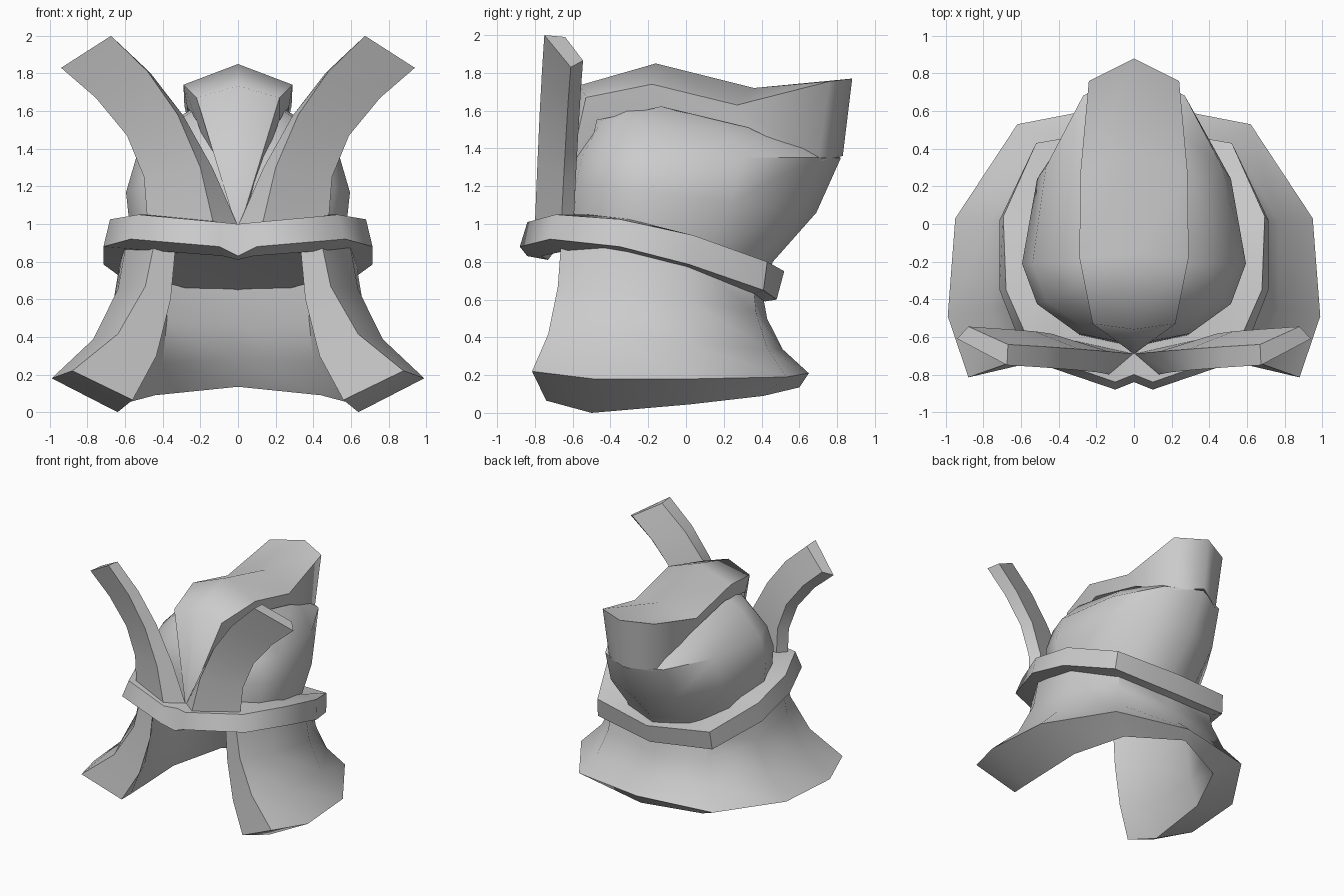
import bpy, bmesh, math
from mathutils import Vector

if "Cube" in bpy.data.objects:
    bpy.data.objects.remove(bpy.data.objects["Cube"])


def flip(section):
    return [(-x, y, z) for x, y, z in section]


def loft(name, sections, closed=False, caps=False, angle=35):
    """Skin a list of equal-length closed cross-sections."""
    bm = bmesh.new()
    rows = [[bm.verts.new(p) for p in s] for s in sections]
    n = len(rows[0])
    for k in range(len(rows) if closed else len(rows) - 1):
        a, b = rows[k], rows[(k + 1) % len(rows)]
        for i in range(n):
            j = (i + 1) % n
            bm.faces.new((a[i], a[j], b[j], b[i]))
    if caps:
        for r in (rows[0], rows[-1]):
            for i in range(n // 2 - 1):
                bm.faces.new((r[i], r[i + 1], r[n - 2 - i], r[n - 1 - i]))
    bmesh.ops.remove_doubles(bm, verts=bm.verts[:], dist=0.0005)
    bmesh.ops.dissolve_degenerate(bm, edges=bm.edges[:], dist=0.0005)
    bmesh.ops.recalc_face_normals(bm, faces=bm.faces[:])
    me = bpy.data.meshes.new(name)
    bm.to_mesh(me)
    bm.free()
    ob = bpy.data.objects.new(name, me)
    bpy.context.collection.objects.link(ob)
    bpy.ops.object.select_all(action='DESELECT')
    ob.select_set(True)
    bpy.context.view_layer.objects.active = ob
    bpy.ops.object.shade_smooth_by_angle(angle=math.radians(angle))
    return ob


# Dome: tilted egg-shaped rings (half width, y front, y back, z front, z back)
YC, SIDES = -0.21, 12
rings = []
for w, yf, yb, zf, zb in [(0.0, -0.1, -0.1, 0.78, 0.78), (0.54, -0.66, 0.40, 0.87, 0.64),
                          (0.57, -0.65, 0.46, 1.02, 0.80), (0.595, -0.64, 0.69, 1.22, 1.06),
                          (0.54, -0.60, 0.82, 1.36, 1.35), (0.37, -0.48, 0.64, 1.56, 1.46),
                          (0.19, -0.34, 0.36, 1.66, 1.57), (0.0, YC, YC, 1.68, 1.68)]:
    ring = []
    mid = yf if w == 0 else YC
    for i in range(SIDES):
        a = 2 * math.pi * i / SIDES
        c, s = math.cos(a), math.sin(a)
        y = mid + s * ((yb - mid) if s > 0 else (mid - yf))
        ring.append((w * c, y, zf + (zb - zf) * ((y - yf) / (yb - yf) if yb > yf else 0)))
    rings.append(ring)
loft("dome", rings, angle=50)

# Crown strip: centre, edge and lower edge at each station, rear end upturned
stations = []
for c, e, l, cl in [((-0.69, 1.0), (0.015, -0.68, 1.0), (0.015, -0.6, 1.0), (-0.6, 1.0)),
                    ((-0.56, 1.735), (0.22, -0.53, 1.67), (0.22, -0.47, 1.55), (-0.47, 1.55)),
                    ((-0.16, 1.85), (0.29, -0.18, 1.74), (0.27, -0.13, 1.62), (-0.13, 1.62)),
                    ((0.36, 1.72), (0.285, 0.27, 1.63), (0.26, 0.33, 1.51), (0.33, 1.5)),
                    ((0.88, 1.77), (0.24, 0.76, 1.755), (0.22, 0.70, 1.33), (0.83, 1.36))]:
    stations.append([(0, *c), e, l, (0, *cl), flip([l])[0], flip([e])[0]])
top, low = stations[-1][0], stations[-1][3]
stations.append([top, top, low, low, low, top])
loft("crown_strip", stations, angle=65)

# Brow band: outer top, outer bottom, inner bottom drop and inner top (x, y)
band = []
for ot, ob, drop, it in [((0, -0.80, 1.0), (0, -0.84, 0.83), 0.02, (0, -0.58)),
                         ((0.1, -0.84, 1.01), (0.1, -0.88, 0.88), 0.05, (0.1, -0.58)),
                         ((0.53, -0.69, 1.05), (0.57, -0.72, 0.92), 0.06, (0.35, -0.48)),
                         ((0.68, -0.35, 1.025), (0.715, -0.35, 0.88), 0.03, (0.53, -0.30)),
                         ((0.695, 0.04, 0.94), (0.715, 0.02, 0.785), 0.02, (0.51, 0.02)),
                         ((0.52, 0.43, 0.80), (0.53, 0.41, 0.65), 0.02, (0.33, 0.28)),
                         ((0, 0.52, 0.75), (0, 0.48, 0.60), 0.01, (0, 0.40))]:
    inner_b = (ob[0] * 0.83, ob[1] * 0.87, ob[2] - drop)
    band.append([ot, ob, inner_b, (*it, ot[2])])
loft("brow_band", band + [flip(s) for s in band[-2:0:-1]], closed=True, angle=50)

# Neck guard: flared outer and inner walls, open at the front
outer = [((0.44, -0.66, 0.92), (0.88, -0.815, 0.22)), ((0.59, -0.42, 0.92), (0.99, -0.49, 0.18)),
         ((0.62, 0.0, 0.84), (0.95, 0.03, 0.18)), ((0.44, 0.35, 0.72), (0.62, 0.53, 0.19)),
         ((0, 0.40, 0.66), (0, 0.65, 0.21))]
inner = [((0.33, -0.64, 0.90), (0.56, -0.74, 0.065)), ((0.47, -0.42, 0.88), (0.64, -0.50, 0.0)),
         ((0.51, 0.0, 0.78), (0.61, 0.02, 0.045)), ((0.37, 0.29, 0.70), (0.44, 0.41, 0.09)),
         ((0, 0.35, 0.65), (0, 0.60, 0.135))]


def flare(pair):
    a, b = map(Vector, pair)
    out = []
    for lat, down in [(0, 0), (0.12, 0.36), (0.45, 0.72), (1, 1)]:
        p = a.lerp(b, lat)
        out.append((p.x, p.y, a.z + (b.z - a.z) * down))
    return out


guard = [flare(o) + flare(i)[::-1] for o, i in zip(outer, inner)]
loft("neck_guard", guard + [flip(s) for s in guard[-2::-1]], caps=True, angle=50)

# Horns: inner and outer edge curves (x, z); the back inner edges meet at the base
inner_edge = [(0.13, 1.0), (0.20, 1.30), (0.32, 1.58), (0.48, 1.81), (0.675, 2.0)]
outer_edge = [(0.48, 1.0), (0.50, 1.25), (0.59, 1.47), (0.755, 1.67), (0.94, 1.83)]
back_shift = [0.125, 0.065, 0.03, 0.015, 0.005]
horn = []
for k, ((xi, zi), (xo, zo), d) in enumerate(zip(inner_edge, outer_edge, back_shift)):
    y = 0.05 * k / 4
    horn.append([(xi, -0.80 + y, zi), (xo, -0.66 + y, zo),
                 (xo - 0.06, -0.595 + y, zo + 0.035 * k / 4), (xi - d, -0.69 + y, zi - 0.01 * k / 4)])
loft("horn_right", horn, caps=True, angle=35)
loft("horn_left", [flip(s) for s in horn], caps=True, angle=35)
